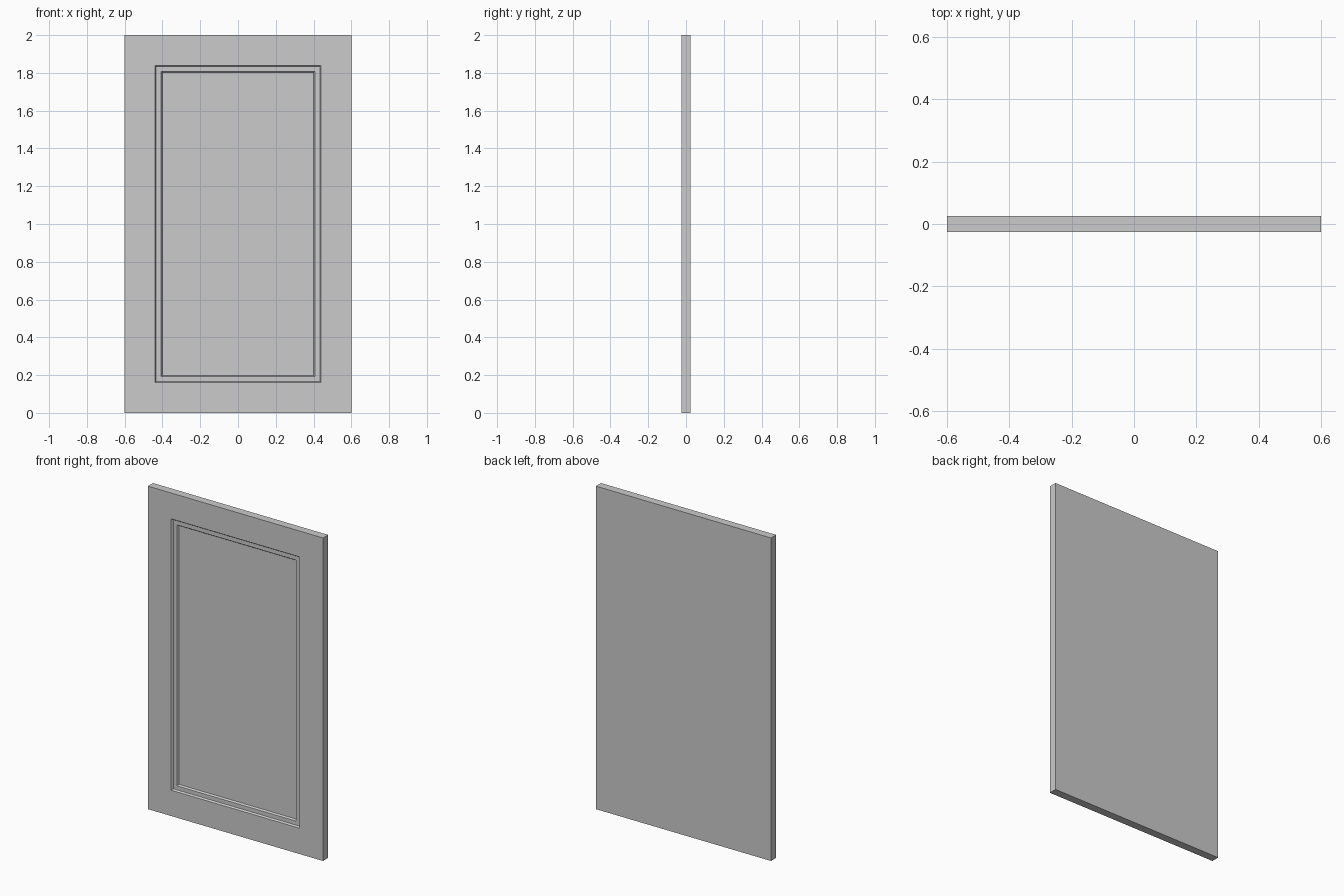
import bpy, bmesh
from mathutils import Matrix

if "Cube" in bpy.data.objects:
    bpy.data.objects.remove(bpy.data.objects["Cube"])

W, D, H = 1.2, 0.05, 2.0

# Slab
bm = bmesh.new()
bmesh.ops.create_cube(bm, size=1.0,
                      matrix=Matrix.Translation((0, 0, H / 2)) @ Matrix.Diagonal((W, D, H, 1)))
bm.normal_update()
front = min(bm.faces, key=lambda f: f.calc_center_median().y)

# Two-step recess: flat border, sloped wall, flat ledge, sloped wall
for width, drop in ((0.16, 0), (0.007, 0.01), (0.025, 0), (0.007, 0.01)):
    bmesh.ops.inset_region(bm, faces=[front], thickness=width, use_even_offset=True)
    for v in front.verts:
        v.co.y += drop
    bm.normal_update()

mesh = bpy.data.meshes.new("door_panel")
bm.to_mesh(mesh)
bm.free()
door = bpy.data.objects.new("door_panel", mesh)
bpy.context.collection.objects.link(door)
